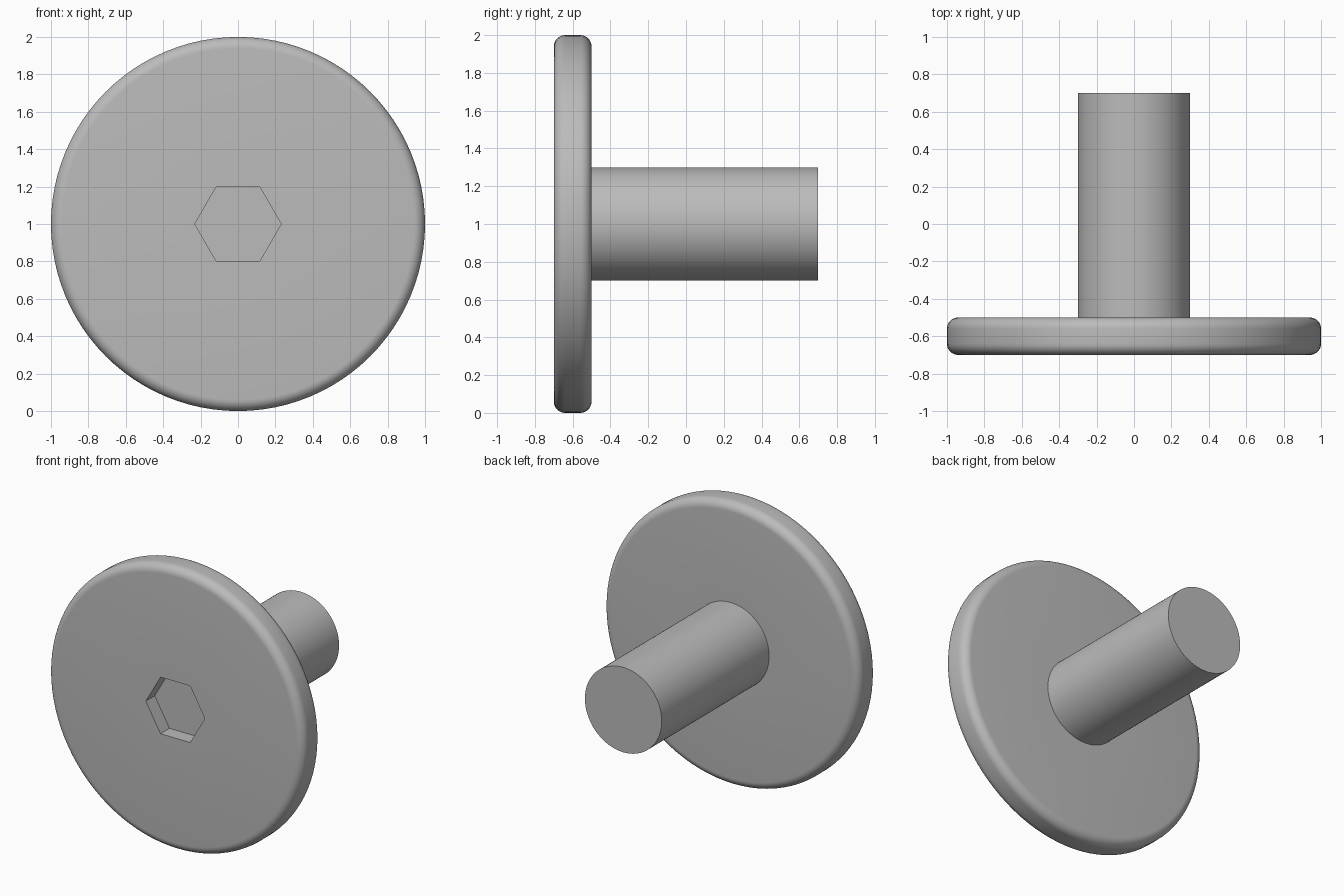
import bpy, bmesh, math
from mathutils import Matrix, Vector

cube = bpy.data.objects.get("Cube")
if cube:
    bpy.data.objects.remove(cube, do_unlink=True)

HEAD_R, SHAFT_R, FILLET = 1.0, 0.3, 0.06
FRONT, BACK, END = -0.7, -0.5, 0.7
SOCKET_FLAT, SOCKET_DEPTH = 0.2, 0.1
CENTRE = Vector((0, 0, 1))

steel = bpy.data.materials.new("steel_grey")
steel.use_nodes = True
steel.diffuse_color = (0.5, 0.5, 0.5, 1)
steel.node_tree.nodes["Principled BSDF"].inputs["Base Color"].default_value = (0.5, 0.5, 0.5, 1)


def make_object(name, bm):
    bmesh.ops.recalc_face_normals(bm, faces=bm.faces)
    mesh = bpy.data.meshes.new(name)
    bm.to_mesh(mesh)
    bm.free()
    mesh.materials.append(steel)
    obj = bpy.data.objects.new(name, mesh)
    bpy.context.collection.objects.link(obj)
    return obj


def fillet(y, start):
    """Quarter-round at the rim of the head, as (radius, y) points."""
    angles = [start + math.pi / 2 * i / 8 for i in range(9)]
    return [(HEAD_R - FILLET + FILLET * math.cos(a), y + FILLET * math.sin(a)) for a in angles]


# Flanged head and shaft, turned from one profile around the y axis
profile = [(0, FRONT)]
profile += fillet(FRONT + FILLET, -math.pi / 2)
profile += fillet(BACK - FILLET, 0)
profile += [(SHAFT_R, BACK), (SHAFT_R, END), (0, END)]
bm = bmesh.new()
verts = [bm.verts.new((r, y, 1)) for r, y in profile]
edges = [bm.edges.new(pair) for pair in zip(verts, verts[1:])]
bmesh.ops.spin(bm, geom=verts + edges, cent=CENTRE, axis=(0, 1, 0),
               angle=math.tau, steps=96, use_duplicate=False)
bmesh.ops.remove_doubles(bm, verts=bm.verts, dist=0.0001)
bolt = make_object("flanged_bolt", bm)

# Hexagonal socket cut into the front of the head
bm = bmesh.new()
radius = SOCKET_FLAT / math.cos(math.pi / 6)
place = (Matrix.Translation((0, FRONT, 1)) @ Matrix.Rotation(math.pi / 2, 4, "X"))
bmesh.ops.create_cone(bm, cap_ends=True, segments=6, radius1=radius, radius2=radius,
                      depth=2 * SOCKET_DEPTH, matrix=place)
# Turn it so that two corners point sideways
if max(v.co.x for v in bm.verts) < radius - 0.01:
    bmesh.ops.rotate(bm, verts=bm.verts, cent=CENTRE,
                     matrix=Matrix.Rotation(math.pi / 6, 3, "Y"))
cutter = make_object("socket_cutter", bm)
cutter.hide_render = True

bpy.ops.object.select_all(action="DESELECT")
bpy.context.view_layer.objects.active = bolt
bolt.select_set(True)
cut = bolt.modifiers.new("socket", "BOOLEAN")
cut.operation = "DIFFERENCE"
cut.solver = "EXACT"
cut.object = cutter
bpy.ops.object.modifier_apply(modifier=cut.name)
bpy.data.objects.remove(cutter, do_unlink=True)
bpy.ops.object.shade_smooth_by_angle(angle=math.radians(30))
